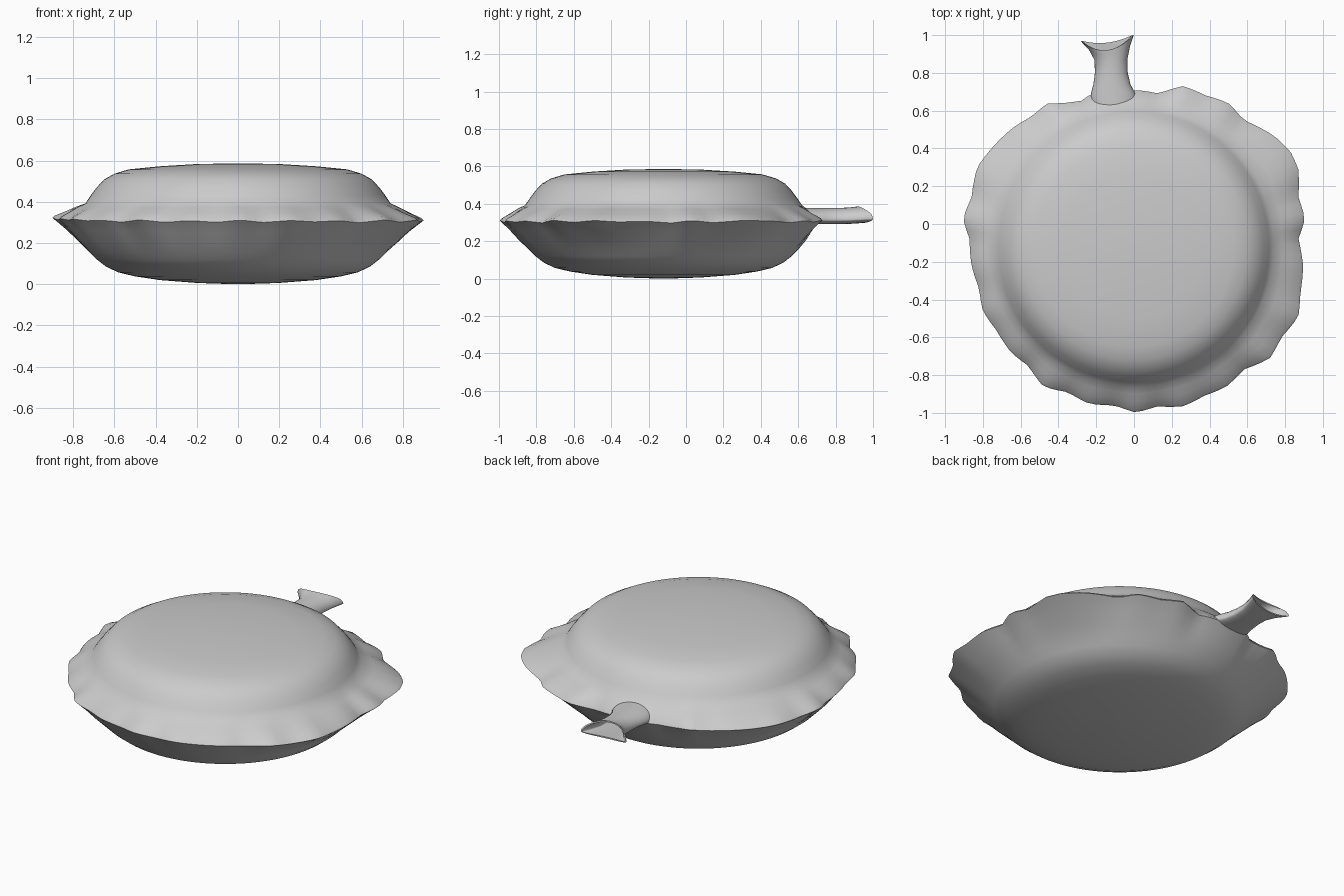
import bpy, bmesh, math

if "Cube" in bpy.data.objects:
    bpy.data.objects.remove(bpy.data.objects["Cube"])

CY = -0.12   # centre of the round body in y
N = 128

# Scalloped rim outline, seen from above
OUTLINE = [(.905, .03), (.87, .14), (.87, .29), (.83, .38), (.75, .46), (.58, .55), (.50, .64),
           (.38, .68), (.26, .73), (.13, .69), (.05, .705), (-.24, .68), (-.28, .65), (-.38, .638),
           (-.46, .638), (-.54, .57), (-.64, .51), (-.83, .30), (-.86, .14), (-.905, .03),
           (-.87, -.08), (-.86, -.22), (-.82, -.34), (-.80, -.46), (-.73, -.56), (-.65, -.68),
           (-.56, -.75), (-.48, -.86), (-.35, -.89), (-.24, -.95), (-.10, -.96), (.01, -.998),
           (.12, -.965), (.26, -.965), (.37, -.91), (.49, -.86), (.58, -.77), (.72, -.71),
           (.78, -.60), (.87, -.49), (.88, -.37), (.895, -.22), (.87, -.08)]
POLAR = sorted((math.atan2(y - CY, x) % math.tau, math.hypot(x, y - CY)) for x, y in OUTLINE)
POLAR = [(POLAR[-1][0] - math.tau, POLAR[-1][1])] + POLAR + [(POLAR[0][0] + math.tau, POLAR[0][1])]


def rim_radius(a):
    for (a0, r0), (a1, r1) in zip(POLAR, POLAR[1:]):
        if a0 <= a <= a1:
            return r0 + (r1 - r0) * (a - a0) / (a1 - a0)


def loft(name, rings, caps=True):
    bm = bmesh.new()
    loops = [[bm.verts.new(p) for p in ring] for ring in rings]
    n = len(rings[0])
    for a, b in zip(loops, loops[1:]):
        for i in range(n):
            j = (i + 1) % n
            bm.faces.new((a[i], a[j], b[j], b[i]))
    if caps:
        bm.faces.new(loops[0])
        bm.faces.new(loops[-1])
    bmesh.ops.recalc_face_normals(bm, faces=bm.faces)
    me = bpy.data.meshes.new(name)
    bm.to_mesh(me)
    bm.free()
    ob = bpy.data.objects.new(name, me)
    bpy.context.collection.objects.link(ob)
    bpy.context.view_layer.objects.active = ob
    ob.select_set(True)
    bpy.ops.object.shade_smooth_by_angle(angle=math.radians(50))
    ob.select_set(False)
    return ob


# Body: (radius, blend towards scalloped rim, z), from the base up to the crown
PROFILE = [(.02, 0, 0), (.2, 0, .006), (.38, 0, .02), (.50, 0, .038), (.58, 0, .057), (.64, 0, .085),
           (.685, 0, .12), (.72, 0, .155), (.74, .25, .205), (.74, .6, .255), (.74, .9, .293),
           (.74, 1, .305), (.74, .93, .317), (.74, .6, .345), (.74, .3, .372), (.74, 0, .393),
           (.715, 0, .43), (.685, 0, .47), (.65, 0, .508), (.60, 0, .536), (.53, 0, .557),
           (.38, 0, .572), (.2, 0, .583), (.02, 0, .586)]
rings = []
for r, t, z in PROFILE:
    ring = []
    for i in range(N):
        a = math.tau * i / N
        edge = rim_radius(a)
        rr = r + (edge - r) * t
        mean = sum(rim_radius((a + d) % math.tau) for d in (-.15, -.07, 0, .07, .15)) / 5
        lift = .35 * (edge - mean) * t + .012 * t * max(0, -math.cos(a)) ** 6
        ring.append((rr * math.cos(a), CY + rr * math.sin(a), z + lift))
    rings.append(ring)
loft("cushion_body", rings)

# Nozzle: flared, flattened tube with an open mouth (y, centre x, half width, mouth curve)
OUTER = [(.60, -.105, .115, 0), (.65, -.105, .122, 0), (.69, -.11, .118, 0), (.74, -.117, .098, 0),
         (.80, -.12, .087, 0), (.87, -.122, .087, .15), (.93, -.13, .108, .55), (.985, -.143, .141, 1)]
M = 32


def nozzle_ring(y, cx, hw, curve, inset=0):
    ring = []
    for i in range(M):
        a = math.tau * i / M
        c, s = math.cos(a), math.sin(a)
        up = s > 0
        dip = (.065 if up else .025) * curve * (1 - c * c)
        height = (.065 if up else .022) - inset
        ring.append((cx + (hw - inset) * c, y - dip + .015 * c * curve,
                     .313 + height * s + .008 * curve))
    return ring


tube = [nozzle_ring(*p) for p in OUTER]
tube += [nozzle_ring(*p, inset=.008) for p in reversed(OUTER[2:])]
loft("nozzle", tube)
